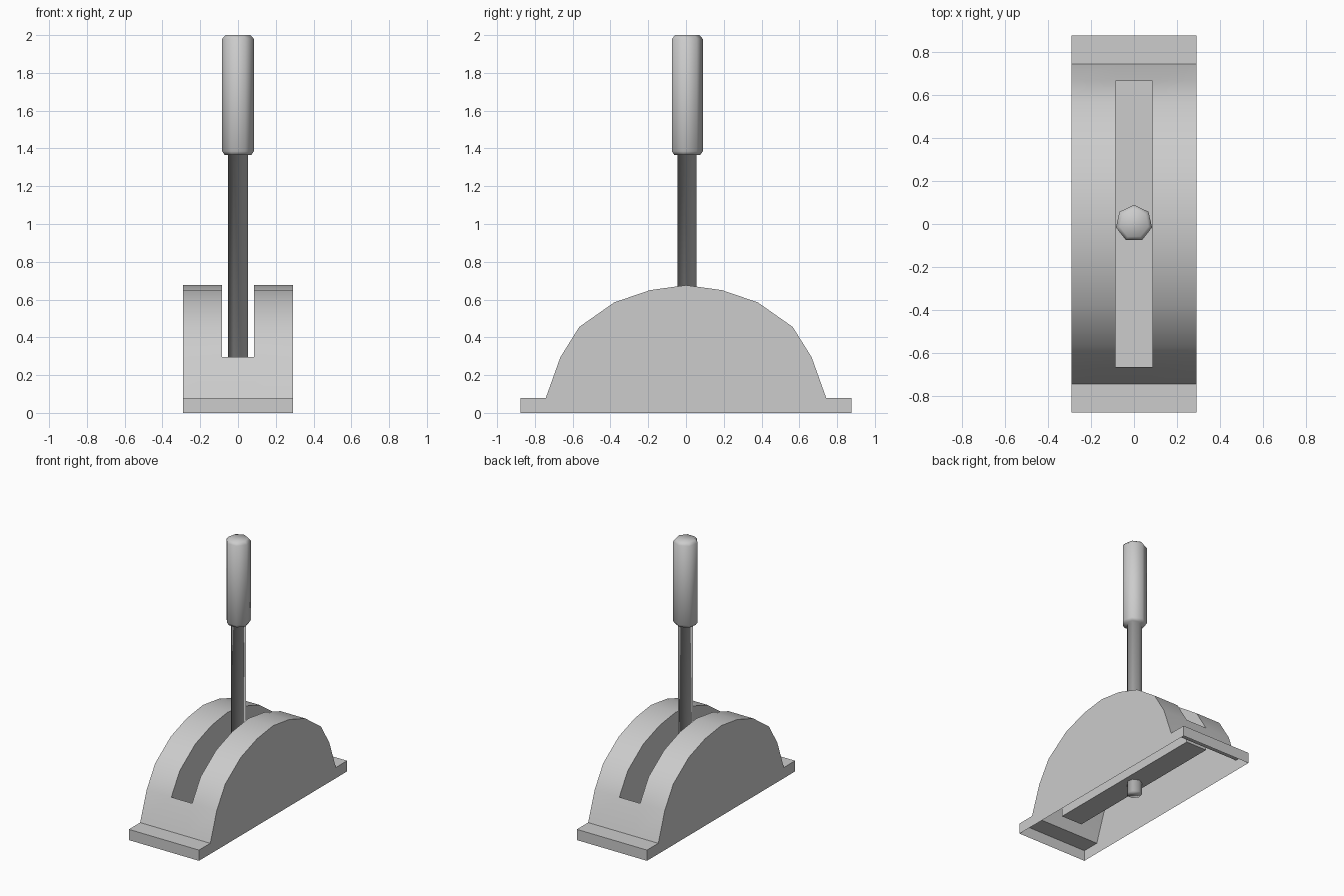
import bpy
import bmesh
import math

if "Cube" in bpy.data.objects:
    bpy.data.objects.remove(bpy.data.objects["Cube"])

grey = bpy.data.materials.new("plain grey")
grey.diffuse_color = (0.604, 0.604, 0.604, 1)
grey.use_nodes = True
grey.node_tree.nodes["Principled BSDF"].inputs["Base Color"].default_value = grey.diffuse_color


def make_object(name, bm):
    bmesh.ops.remove_doubles(bm, verts=bm.verts, dist=1e-5)
    bmesh.ops.recalc_face_normals(bm, faces=bm.faces)
    mesh = bpy.data.meshes.new(name)
    bm.to_mesh(mesh)
    bm.free()
    mesh.materials.append(grey)
    obj = bpy.data.objects.new(name, mesh)
    bpy.context.collection.objects.link(obj)
    return obj


def add_face(bm, points):
    return bm.faces.new([bm.verts.new(p) for p in points])


# Housing: thin open-bottomed shell with end flanges, arched top and slot pocket
HALF_W, SLOT_W, SLOT_Z = 0.29, 0.086, 0.12
half = [(-0.875, 0), (-0.875, 0.08), (-0.742, 0.08), (-0.665, 0.295),
        (-0.565, 0.455), (-0.38, 0.585), (-0.19, 0.65)]
profile = half + [(0, 0.676)] + [(-y, z) for y, z in reversed(half)]
arc = profile[3:-3]
columns = [-HALF_W, -SLOT_W, SLOT_W, HALF_W]

bm = bmesh.new()
for i, ((y0, z0), (y1, z1)) in enumerate(zip(profile, profile[1:])):
    in_slot = 3 <= i < len(profile) - 4
    for c in range(3):
        if c == 1 and in_slot:
            continue
        xa, xb = columns[c], columns[c + 1]
        add_face(bm, [(xa, y0, z0), (xb, y0, z0), (xb, y1, z1), (xa, y1, z1)])

# Side walls and the slot's inner walls
slot_outline = [(arc[0][0], SLOT_Z)] + arc + [(arc[-1][0], SLOT_Z)]
for s in (-1, 1):
    add_face(bm, [(s * HALF_W, y, z) for y, z in profile])
    add_face(bm, [(s * SLOT_W, y, z) for y, z in slot_outline])

# Slot end walls and floor
for y, z in (arc[0], arc[-1]):
    add_face(bm, [(-SLOT_W, y, SLOT_Z), (SLOT_W, y, SLOT_Z),
                  (SLOT_W, y, z), (-SLOT_W, y, z)])
ya, yb = arc[0][0], arc[-1][0]
add_face(bm, [(-SLOT_W, ya, SLOT_Z), (SLOT_W, ya, SLOT_Z),
              (SLOT_W, yb, SLOT_Z), (-SLOT_W, yb, SLOT_Z)])
housing = make_object("lever_housing", bm)
bpy.context.view_layer.objects.active = housing
housing.select_set(True)
bpy.ops.object.shade_smooth_by_angle(angle=math.radians(30))

# Lever: seven-sided shaft and grip in one smooth piece
SIDES = 7
rings = [(0.053, 0.03), (0.053, 1.365), (0.072, 1.365), (0.086, 1.385),
         (0.086, 1.98), (0.068, 2.0)]
bm = bmesh.new()
loops = []
for r, z in rings:
    loops.append([bm.verts.new((r * math.sin(2 * math.pi * k / SIDES),
                                r * math.cos(2 * math.pi * k / SIDES) + 0.003, z))
                  for k in range(SIDES)])
for lo, hi in zip(loops, loops[1:]):
    for k in range(SIDES):
        n = (k + 1) % SIDES
        bm.faces.new([lo[k], lo[n], hi[n], hi[k]])
bm.faces.new(loops[0])
bm.faces.new(loops[-1])
lever = make_object("lever_handle", bm)
for poly in lever.data.polygons:
    poly.use_smooth = True
